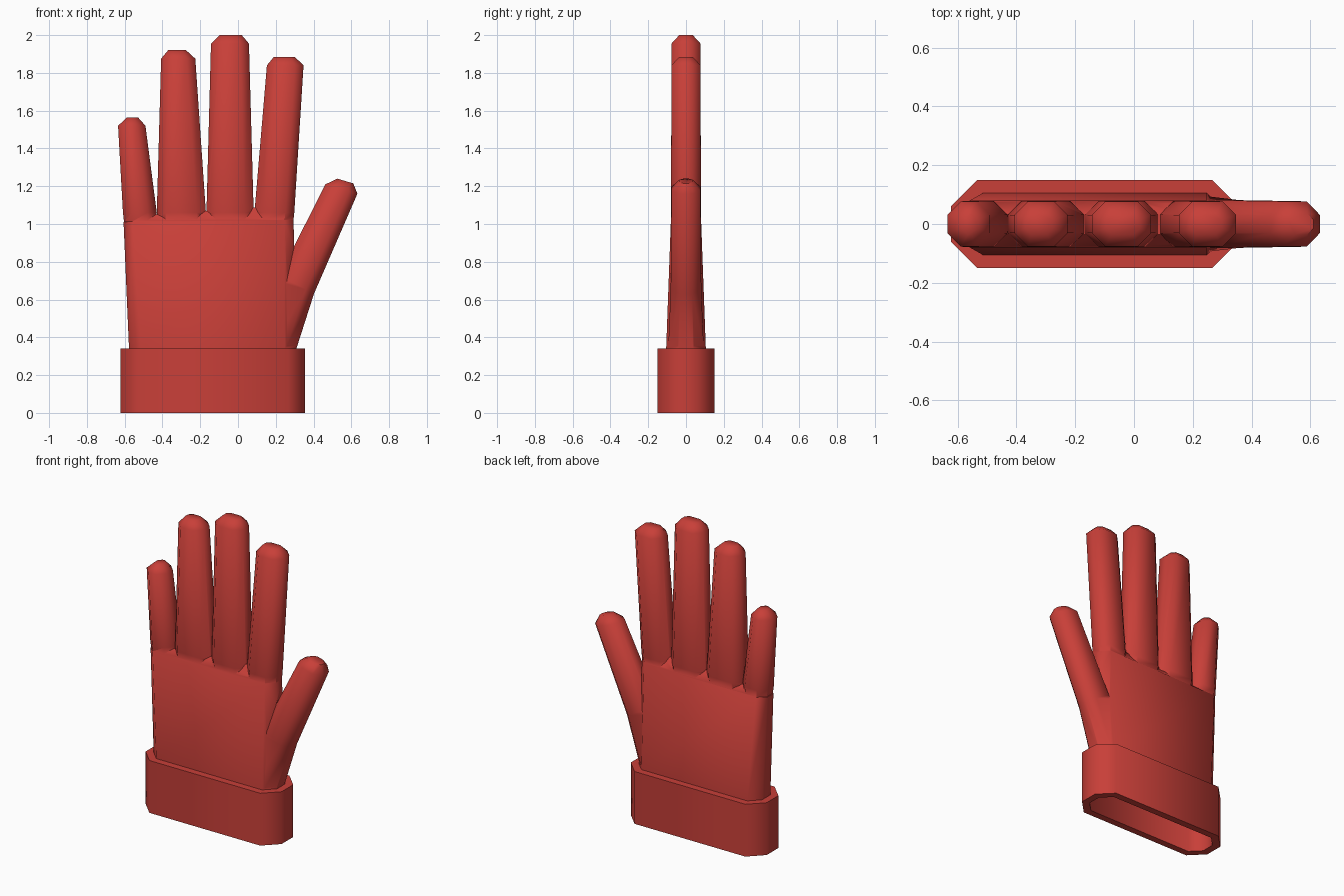
import bpy, bmesh, math

if "Cube" in bpy.data.objects:
    bpy.data.objects.remove(bpy.data.objects["Cube"])

red = bpy.data.materials.new("glove_red")
red.diffuse_color = (0.58, 0.05, 0.04, 1)
red.use_nodes = True
red.node_tree.nodes["Principled BSDF"].inputs["Base Color"].default_value = red.diffuse_color


def ring(bm, sec):
    """Chamfered eight-sided section between left and right points (x, z), half depth hy."""
    (lx, lz), (rx, rz), hy = sec
    c = min(0.6 * hy, 0.4 * math.dist((lx, lz), (rx, rz))) / math.dist((lx, lz), (rx, rz))
    prof = [(c, -1), (1 - c, -1), (1, -.4), (1, .4), (1 - c, 1), (c, 1), (0, .4), (0, -.4)]
    return [bm.verts.new((lx + u * (rx - lx), v * hy, lz + u * (rz - lz))) for u, v in prof]


def loft(name, secs, caps=True):
    bm = bmesh.new()
    rings = [ring(bm, s) for s in secs]
    for a, b in zip(rings, rings[1:]):
        for i in range(8):
            j = (i + 1) % 8
            bm.faces.new((a[i], a[j], b[j], b[i]))
    if caps:
        bm.faces.new(rings[0][::-1])
        bm.faces.new(rings[-1])
    bmesh.ops.recalc_face_normals(bm, faces=bm.faces)
    me = bpy.data.meshes.new(name)
    bm.to_mesh(me)
    bm.free()
    me.materials.append(red)
    ob = bpy.data.objects.new(name, me)
    bpy.context.collection.objects.link(ob)
    return ob


def activate(ob):
    bpy.ops.object.select_all(action='DESELECT')
    ob.select_set(True)
    bpy.context.view_layer.objects.active = ob


# palm, flattening to a thin web between the fingers
base = ((-0.575, 0), (0.31, 0), 0.106)
wrist = ((-0.577, 0.34), (0.31, 0.34), 0.105)
hand = loft("glove_hand", [base, wrist,
                           ((-0.606, 1.01), (0.294, 1.02), 0.080),
                           ((-0.57, 1.04), (0.27, 1.10), 0.035)])


# fingers: base left/right at z 1.06, tip left/right, tip height, cap left/right
def finger(name, bl, br, tl, tr, z, cl, cr):
    return loft(name, [((bl + .02, .88), (br - .02, .88), .06),
                       ((bl, 1.06), (br, 1.06), .079),
                       ((tl, z), (tr, z), .077),
                       ((cl, z + .045), (cr, z + .045), .036)])


parts = [
    finger("little_finger", -.609, -.43, -.635, -.49, 1.52, -.587, -.53),
    finger("ring_finger", -.43, -.17, -.407, -.226, 1.875, -.37, -.275),
    finger("middle_finger", -.167, .083, -.143, .058, 1.955, -.097, .02),
    finger("index_finger", .087, .298, .153, .347, 1.84, .19, .30),
    # thumb
    loft("thumb", [((.10, .2), (.27, .2), .08),
                   ((.12, .34), (.309, .34), .094),
                   ((.22, .73), (.402, .63), .081),
                   ((.463, 1.21), (.632, 1.16), .077),
                   ((.526, 1.24), (.61, 1.215), .036)]),
]

# fuse fingers and thumb into the palm
activate(hand)
for p in parts:
    m = hand.modifiers.new("fuse", 'BOOLEAN')
    m.operation = 'UNION'
    m.solver = 'EXACT'
    m.object = p
    bpy.ops.object.modifier_apply(modifier=m.name)
for p in parts:
    bpy.data.objects.remove(p, do_unlink=True)

# open the wrist
bm = bmesh.new()
bm.from_mesh(hand.data)
bottom = [f for f in bm.faces if all(v.co.z < 1e-4 for v in f.verts)]
bmesh.ops.delete(bm, geom=bottom, context='FACES')
bm.to_mesh(hand.data)
bm.free()

# cuff around the wrist
cuff = loft("cuff", [base,
                     ((-.622, 0), (.355, 0), .15),
                     ((-.622, .34), (.355, .34), .15),
                     wrist], caps=False)

for ob in (hand, cuff):
    activate(ob)
    bpy.ops.object.shade_smooth_by_angle(angle=math.radians(50))
